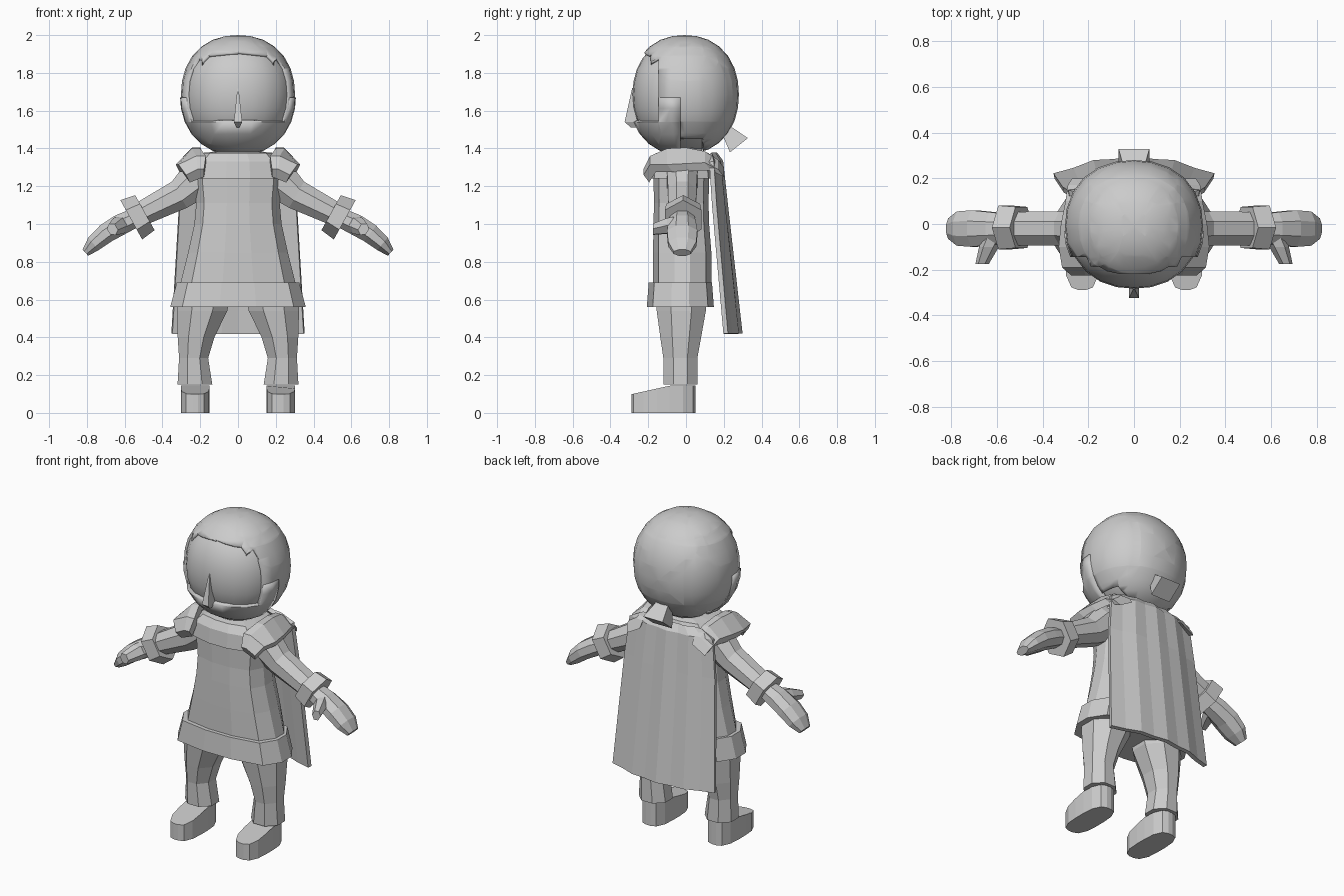
import bpy, bmesh
from math import sin, cos, pi, radians
from mathutils import Vector as V

if "Cube" in bpy.data.objects:
    bpy.data.objects.remove(bpy.data.objects["Cube"])


def finish(name, bm, mirror=False, solid=0.0, smooth=False):
    bmesh.ops.recalc_face_normals(bm, faces=bm.faces)
    me = bpy.data.meshes.new(name)
    bm.to_mesh(me)
    bm.free()
    ob = bpy.data.objects.new(name, me)
    bpy.context.collection.objects.link(ob)
    if solid:
        m = ob.modifiers.new("thickness", 'SOLIDIFY')
        m.thickness, m.offset = solid, -1
    if mirror:
        ob.modifiers.new("mirror", 'MIRROR').use_mirror_merge = False
    if smooth:
        bpy.context.view_layer.objects.active = ob
        ob.select_set(True)
        bpy.ops.object.shade_smooth_by_angle(angle=radians(40))
        ob.select_set(False)
    return ob


def ring(c, u, v, ru, rv, n=8, p=2.0):
    """Superellipse ring with flat sides facing the axes."""
    c, u, v = V(c), V(u).normalized(), V(v).normalized()
    pts = []
    for i in range(n):
        a = 2 * pi * (i + .5) / n
        x, y = cos(a), sin(a)
        k = 1 / (abs(x) ** p + abs(y) ** p) ** (1 / p)
        if p == 2:
            k /= cos(pi / n)
        pts.append(c + u * x * k * ru + v * y * k * rv)
    return pts


def loft(name, rings, **kw):
    bm = bmesh.new()
    rows = [[bm.verts.new(q) for q in r] for r in rings]
    n = len(rows[0])
    for a, b in zip(rows, rows[1:]):
        for i in range(n):
            bm.faces.new((a[i], a[(i + 1) % n], b[(i + 1) % n], b[i]))
    bm.faces.new(rows[0])
    bm.faces.new(rows[-1])
    return finish(name, bm, **kw)


def upright(name, data, n=8, p=2.0, **kw):
    """Stack of horizontal rings: (cx, cy, z, rx, ry)."""
    return loft(name, [ring((x, y, z), (1, 0, 0), (0, 1, 0), rx, ry, n, p)
                       for x, y, z, rx, ry in data], **kw)


def limb(name, data, n=8):
    """Rings in the xz plane: (x, y, z, slope degrees, half depth, half height)."""
    return loft(name, [ring((x, y, z), (0, 1, 0), (sin(radians(s)), 0, cos(radians(s))), d, h, n)
                       for x, y, z, s, d, h in data], mirror=True)


def head_shell(name, scale, planes=(), drop=None, solid=0.0, p=2.2):
    """Slightly boxy ellipsoid, cut by planes and with the dropped regions removed."""
    bm = bmesh.new()
    bmesh.ops.create_uvsphere(bm, u_segments=24, v_segments=14, radius=1)
    for v in bm.verts:
        k = scale / sum(abs(t) ** p for t in v.co) ** (1 / p)
        v.co = (v.co.x * k * .302, v.co.y * k * .288 - .008, v.co.z * k * .315 + 1.685)
    for co, no in planes:
        bmesh.ops.bisect_plane(bm, geom=bm.verts[:] + bm.edges[:] + bm.faces[:],
                               plane_co=co, plane_no=no)
    if drop:
        gone = [f for f in bm.faces if drop(f.calc_center_median())]
        bmesh.ops.delete(bm, geom=gone, context='FACES')
    return finish(name, bm, solid=solid, smooth=True)


# Head, hair cap with face opening, lower mask with cheek guards
head_shell("head", .955)


def fringe(x):
    x = abs(x)
    return max(1.91 - .1 * x if x < .155 else 0, 1.86 + abs(x - .19) * .9)if x < .155 else \
        1.86 + abs(x - .19) * .95


hair_planes = [((0, -.145, 0), (0, 1, 0)), ((0, 0, 1.54), (0, 0, 1)), ((0, -.03, 0), (0, 1, 0)),
               ((0, .09, 0), (0, 1, 0)), ((0, 0, 1.45), (0, 0, 1))]
for s in (-1, 1):
    hair_planes += [((s * .155, 0, 0), (1, 0, 0)), ((s * .19, 0, 0), (1, 0, 0)),
                    ((s * .19, 0, 1.86), (-s * .95, 0, 1)), ((s * .19, 0, 1.86), (s * .95, 0, 1)),
                    ((0, 0, 1.91), (s * .1, 0, 1))]


def hair_gap(c):
    top = 1.91 - .1 * abs(c.x) if abs(c.x) < .155 else fringe(c.x)
    return (c.y < -.145 and c.z < top) or (c.y < -.03 and c.z < 1.54) or (c.y < .09 and c.z < 1.45)


head_shell("hair_cap", 1.0, hair_planes, hair_gap, .02)
head_shell("lower_mask", 1.025,
           [((0, -.145, 0), (0, 1, 0)), ((0, -.03, 0), (0, 1, 0)),
            ((0, 0, 1.54), (0, 0, 1)), ((0, 0, 1.67), (0, 0, 1))],
           lambda c: c.y > -.03 or c.z > 1.67 or (c.y < -.145 and c.z > 1.54), .025)

# Nose ridge
upright("nose", [(0, -.27, 1.51, .008, .02), (0, -.285, 1.54, .022, .04),
                 (0, -.275, 1.72, .003, .01)], n=4)

# Tied hair tail
back = (0, .78, .62)
loft("hair_tail", [ring(c, (1, 0, 0), back, rx, h, 4, 8) for c, rx, h in
                   [((0, .17, 1.55), .04, .03), ((0, .22, 1.49), .048, .036),
                    ((0, .28, 1.417), .073, .066)]])

# Neck, tunic, yoke and belt
upright("neck", [(0, 0, 1.33, .11, .09), (0, 0, 1.46, .09, .08)])
upright("tunic", [(0, -.02, .57, .315, .15), (0, -.02, .69, .305, .155), (0, -.02, .85, .265, .155),
                  (0, -.025, 1.0, .232, .148), (0, -.025, 1.11, .222, .145),
                  (0, -.025, 1.24, .235, .148), (0, -.02, 1.36, .2, .12)], n=12, p=3.2)
upright("yoke", [(0, -.025, 1.24, .235, .175), (0, -.025, 1.33, .23, .165),
                 (0, -.02, 1.375, .18, .14), (0, -.01, 1.385, .12, .1)], n=12, p=3.5)
upright("belt", [(0, -.03, .56, .36, .178), (0, -.03, .69, .325, .168)], n=12, p=3.5)

# Sleeves, cuffs, mittens, thumbs
limb("sleeve", [(.16, -.02, 1.26, 28, .085, .11), (.22, -.02, 1.235, 32, .08, .105),
                (.31, -.02, 1.155, 30, .075, .08), (.53, -.02, 1.045, 27, .073, .062)])
limb("cuff", [(.493, -.015, 1.06, 29, .09, .092), (.565, -.015, 1.022, 29, .096, .103)], n=6)
limb("mitten", [(.53, -.02, 1.04, 29, .06, .05), (.62, -.02, .998, 33, .072, .056),
                (.70, -.02, .95, 37, .08, .052), (.765, -.02, .895, 40, .075, .043),
                (.808, -.02, .848, 42, .045, .022)])
loft("thumb", [ring(c, (.85, 0, -.5), (.5, 0, .85), a, b, 6) for c, a, b in
               [((.61, -.04, 1.0), .045, .042), ((.635, -.1, .99), .036, .042),
                ((.665, -.175, .972), .024, .03)]], mirror=True)

# Trousers and boots
upright("leg", [(.18, -.025, .62, .14, .135), (.19, -.025, .54, .133, .13),
                (.222, -.028, .40, .097, .108), (.235, -.03, .29, .077, .09),
                (.228, -.028, .15, .092, .09)], mirror=True)
sole = ring((.227, -.12, 0), (1, 0, 0), (0, 1, 0), .076, .17, 16, 3.2)
top = [V((q.x, q.y, .145 if q.y > -.08 else .145 + (q.y + .08) * .22)) for q in sole]
loft("boot", [sole, top], mirror=True)

# Shoulder flaps folding from the cape over to the front: (y, z, inner x, outer x, drop)
flap = [(.17, 1.34, .18, .29, .05), (.10, 1.385, .19, .30, .06), (0, 1.405, .20, .32, .085),
        (-.10, 1.40, .20, .33, .085), (-.19, 1.36, .17, .315, .045), (-.225, 1.29, .18, .275, .03)]
loft("shoulder_flap", [[V((a, y, z)), V((a + .35 * (b - a), y, z)), V((b, y, z - d)),
                        V((b - .02, y + .03, z - d - .04)), V((a, y + .03, z - .04))]
                       for y, z, a, b, d in flap], mirror=True)

# Cape with soft folds
bm = bmesh.new()
rows = []
for z, half, mid, edge in [(1.37, .2, .15, .12), (1.33, .285, .18, .13),
                           (1.1, .31, .205, .145), (.42, .35, .282, .205)]:
    row = []
    for i in range(9):
        t = i / 4 - 1
        fold = .005 * (-1) ** i
        row.append(bm.verts.new((t * half, mid - (mid - edge) * t * t + fold, z)))
    rows.append(row)
for a, b in zip(rows, rows[1:]):
    for i in range(8):
        bm.faces.new((a[i + 1], a[i], b[i], b[i + 1]))
cape = finish("cape", bm, solid=.025)
cape.modifiers["thickness"].offset = 0
